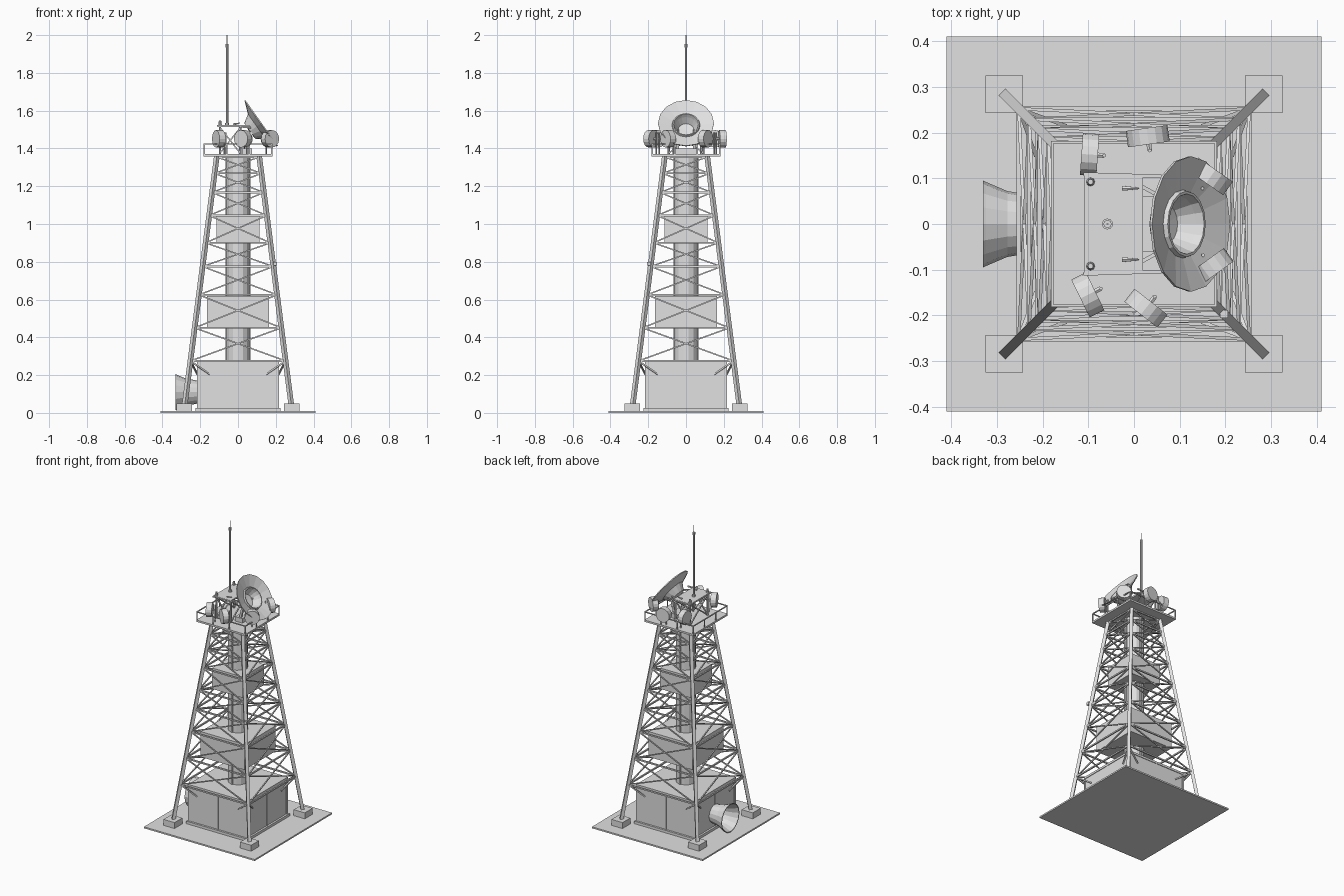
import bpy, bmesh, math
from mathutils import Vector, Matrix

if "Cube" in bpy.data.objects:
    bpy.data.objects.remove(bpy.data.objects["Cube"])

mat = bpy.data.materials.new("light grey steel")
mat.diffuse_color = (0.75, 0.75, 0.75, 1)
mat.use_nodes = True
mat.node_tree.nodes["Principled BSDF"].inputs["Base Color"].default_value = mat.diffuse_color


def finish(name, bm, smooth=False):
    bmesh.ops.recalc_face_normals(bm, faces=bm.faces)
    me = bpy.data.meshes.new(name)
    bm.to_mesh(me)
    bm.free()
    me.materials.append(mat)
    ob = bpy.data.objects.new(name, me)
    bpy.context.collection.objects.link(ob)
    return ob


def box(bm, x0, x1, y0, y1, z0, z1):
    m = Matrix.Translation(((x0 + x1) / 2, (y0 + y1) / 2, (z0 + z1) / 2))
    bmesh.ops.create_cube(bm, size=1, matrix=m @ Matrix.Diagonal((x1 - x0, y1 - y0, z1 - z0, 1)))


def bar(bm, a, b, w, sides=4, w2=None):
    """Straight bar of width w from a to b."""
    a, b = Vector(a), Vector(b)
    d = b - a
    m = Matrix.Translation((a + b) / 2) @ d.to_track_quat('Z', 'Y').to_matrix().to_4x4()
    k = 0.7071 if sides == 4 else 0.5
    if sides == 4:
        m = m @ Matrix.Rotation(math.pi / 4, 4, 'Z')
    bmesh.ops.create_cone(bm, cap_ends=True, segments=sides, radius1=w * k,
                          radius2=(w if w2 is None else w2) * k, depth=d.length, matrix=m)


def lathe(bm, profile, sides, centre, axis):
    """Spin (radius, height) points around an axis."""
    m = Matrix.Translation(centre) @ Vector(axis).to_track_quat('Z', 'Y').to_matrix().to_4x4()
    vs = [bm.verts.new(m @ Vector((r, 0, h))) for r, h in profile]
    es = [bm.edges.new(p) for p in zip(vs, vs[1:])]
    ax = m.to_3x3() @ Vector((0, 0, 1))
    bmesh.ops.spin(bm, geom=vs + es, cent=Vector(centre), axis=ax, angle=2 * math.pi, steps=sides)
    bmesh.ops.remove_doubles(bm, verts=bm.verts, dist=1e-5)


CORNERS = [(1, 1), (-1, 1), (-1, -1), (1, -1)]
SIDES = list(zip(CORNERS, CORNERS[1:] + CORNERS[:1]))


def leg_half(z):
    return 0.281 - (z - 0.05) * (0.281 - 0.112) / 1.31


# ground slab and footings
bm = bmesh.new()
box(bm, -0.41, 0.41, -0.41, 0.41, 0, 0.01)
finish("base_slab", bm)
bm = bmesh.new()
for sx, sy in CORNERS:
    cx, cy = sx * 0.284, sy * 0.284
    box(bm, cx - .041, cx + .041, cy - .041, cy + .041, 0.01, 0.05)
finish("footings", bm)

# equipment building with plinth, roof lip and wall battens
bm = bmesh.new()
box(bm, -.213, .213, -.213, .213, 0.01, 0.262)
box(bm, -.226, .226, -.226, .226, 0.01, 0.027)
box(bm, -.217, .217, -.217, .217, 0.258, 0.272)
for sx, sy in CORNERS:
    bar(bm, (sx * .211, sy * .211, .027), (sx * .211, sy * .211, .26), .012)
for s in (-1, 1):
    bar(bm, (s * .212, 0, .027), (s * .212, 0, .26), .008)
    bar(bm, (0, s * .212, .027), (0, s * .212, .26), .008)
finish("equipment_building", bm)

# round intake horn on the left wall
bm = bmesh.new()
lathe(bm, [(.060, .0), (.068, .04), (.072, .065), (.092, .112), (.095, .118), (.090, .118),
           (.067, .065), (.060, .01), (0, .01)], 16, (-.212, 0, .110), (-1, 0, 0))
finish("intake_horn", bm)

# central column and the two equipment boxes around it
bm = bmesh.new()
bar(bm, (0, 0, .27), (0, 0, 1.37), .124, 14)
for s in (-1, 1):
    box(bm, s * .06 - .006, s * .06 + .006, -.006, .006, .27, 1.36)
    box(bm, -.006, .006, s * .06 - .006, s * .06 + .006, .27, 1.36)
finish("central_column", bm)
bm = bmesh.new()
box(bm, -.163, .163, -.163, .163, .45, .62)
finish("lower_box", bm)
bm = bmesh.new()
box(bm, -.113, .113, -.113, .113, .90, 1.04)
finish("upper_box", bm)

# tapered legs
bm = bmesh.new()
for sx, sy in CORNERS:
    a, b = leg_half(.04), leg_half(1.36)
    bar(bm, (sx * a, sy * a, .04), (sx * b, sy * b, 1.36), .021)
box(bm, .188, .206, -.206, -.188, .78, .80)
finish("tower_legs", bm)

# horizontal and crossed braces
levels = [.275, .45, .625, .775, .90, 1.045, 1.167, 1.268, 1.355]
bm = bmesh.new()
for p, q in SIDES:
    def at(c, z):
        h = leg_half(z)
        return (c[0] * h, c[1] * h, z)
    for z in levels:
        bar(bm, at(p, z), at(q, z), .009)
    for z0, z1 in zip(levels, levels[1:]):
        bar(bm, at(p, z0), at(q, z1), .007)
        bar(bm, at(q, z0), at(p, z1), .007)
# ties from the legs to the building walls
for sx, sy in CORNERS:
    h = leg_half(.275)
    bar(bm, (sx * h, sy * h, .275), (sx * .15, sy * .215, .205), .008)
    bar(bm, (sx * h, sy * h, .275), (sx * .215, sy * .15, .205), .008)
finish("lattice_braces", bm)

# top platform and railing
bm = bmesh.new()
box(bm, -.182, .182, -.182, .182, 1.358, 1.370)
finish("platform", bm)
bm = bmesh.new()
R = .179
for p, q in SIDES:
    a, b = Vector((p[0] * R, p[1] * R, 1.423)), Vector((q[0] * R, q[1] * R, 1.423))
    bar(bm, a, b, .006)
    for t in (0, 1 / 3, 2 / 3):
        c = a.lerp(b, t)
        bar(bm, (c.x, c.y, 1.365), c, .006)
finish("railing", bm)

# raised deck on posts
bm = bmesh.new()
box(bm, -.108, .02, -.105, .105, 1.514, 1.524)
for s in (-1, 1):
    for x in (-.095, .012):
        bar(bm, (x, s * .092, 1.365), (x, s * .092, 1.515), .012, 8)
    bar(bm, (-.095, s * .092, 1.52), (-.095, s * .092, 1.548), .02, 8, .012)
    bar(bm, (-.11, s * .109, 1.519), (.06, s * .104, 1.519), .008)
    bar(bm, (-.095, s * .092, 1.375), (.012, s * .092, 1.51), .007)
    bar(bm, (.012, s * .092, 1.375), (-.095, s * .092, 1.51), .007)
    bar(bm, (-.025, s * .078, 1.527), (.01, s * .078, 1.535), .012, 6, .004)
for x in (-.095, .012):
    bar(bm, (x, -.092, 1.375), (x, .092, 1.51), .007)
    bar(bm, (x, .092, 1.375), (x, -.092, 1.51), .007)
finish("raised_deck", bm)

# mast and whip
bm = bmesh.new()
bar(bm, (-.058, 0, 1.52), (-.058, 0, 1.535), .024, 10)
bar(bm, (-.058, 0, 1.53), (-.058, 0, 1.94), .013, 8)
bar(bm, (-.058, 0, 1.935), (-.058, 0, 1.952), .018, 8)
bar(bm, (-.058, 0, 1.95), (-.058, 0, 2.0), .004, 6)
finish("antenna_mast", bm)

# tilted dish with a deep central cup
bm = bmesh.new()
lathe(bm, [(0, -.07), (.042, -.066), (.060, -.03), (.066, -.012), (.072, -.012), (.075, -.022),
           (.148, 0), (.148, -.006), (.08, -.032), (.052, -.075), (0, -.08)],
      16, (.125, 0, 1.535), (.816, 0, .578))
finish("main_dish", bm)
bm = bmesh.new()
box(bm, .02, .075, -.06, .06, 1.368, 1.40)
for s in (-1, 1):
    bar(bm, (.05, s * .045, 1.39), (.075, s * .045, 1.50), .014)
    bar(bm, (.012, s * .085, 1.515), (.075, s * .05, 1.51), .008)
finish("dish_mount", bm)

# drum antennas: x, y, facing angle
drums = [(-.097, .152, 176), (.030, .192, 98), (-.101, -.155, 206),
         (.026, -.184, 232), (.168, .104, 55), (.170, -.094, -54)]
bm = bmesh.new()
pm = bmesh.new()
for x, y, deg in drums:
    d = Vector((math.cos(math.radians(deg)), math.sin(math.radians(deg)), 0))
    c = Vector((x, y, 1.451))
    bar(bm, c - d * .018, c + d * .018, .092, 16)
    k = c - d * .032
    bar(pm, c, k, .012, 6)
    bar(pm, (k.x, k.y, 1.365), (k.x, k.y, 1.485), .008, 6)
finish("drum_antennas", bm)
finish("drum_posts", pm)
